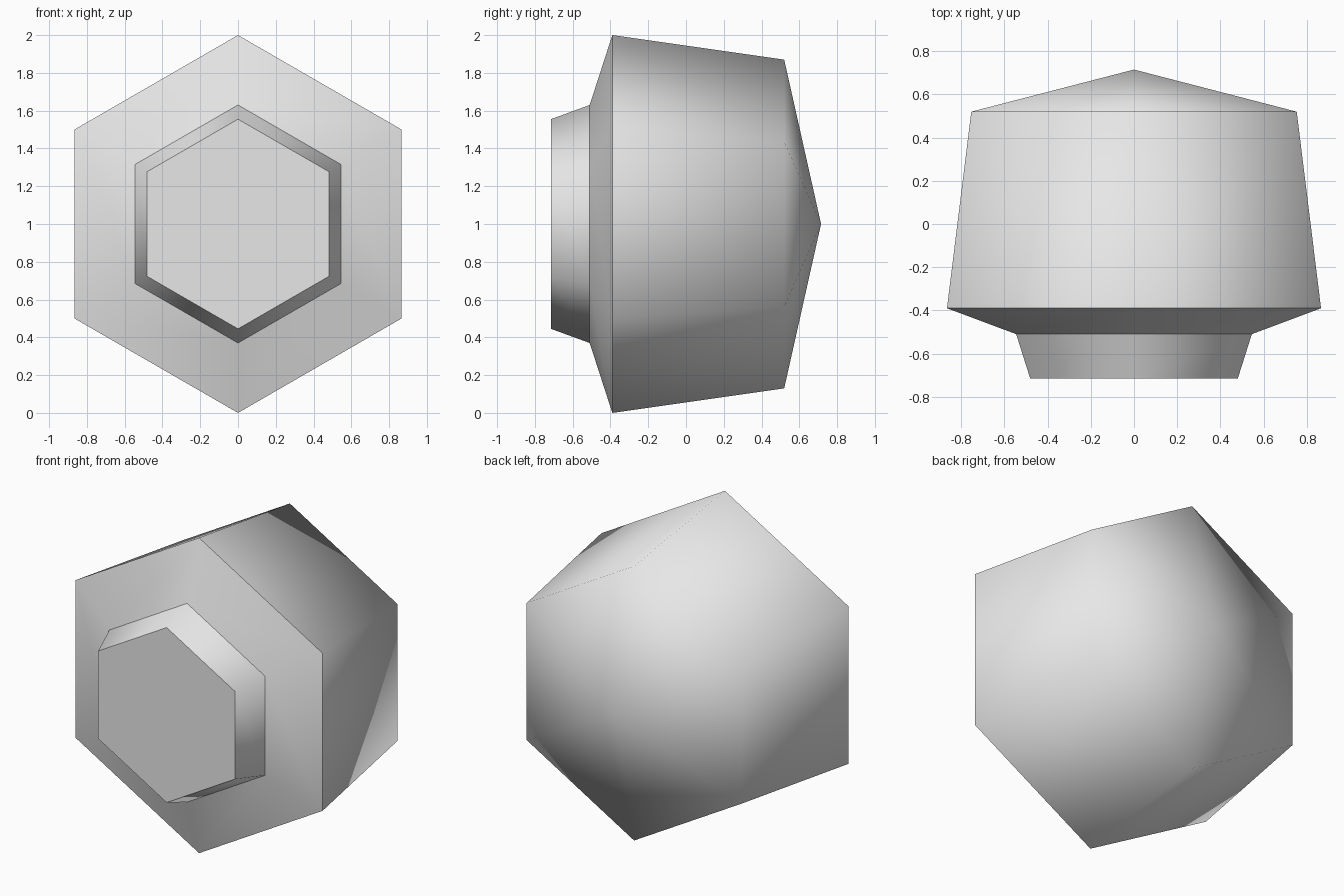
import bpy, bmesh
from math import sin, cos, pi

cube = bpy.data.objects.get("Cube")
if cube:
    bpy.data.objects.remove(cube)

SIDES = 6

grey = bpy.data.materials.new("light_grey")
grey.use_nodes = True
grey.diffuse_color = (0.8, 0.8, 0.8, 1)
grey.node_tree.nodes["Principled BSDF"].inputs["Base Color"].default_value = (0.8, 0.8, 0.8, 1)


def hex_lathe(name, profile, sharp_rings):
    """Six-sided body around the y axis; profile is (y, corner radius), radius 0 is a tip."""
    bm = bmesh.new()
    rings = []
    for y, r in profile:
        count = SIDES if r > 0 else 1
        rings.append([bm.verts.new((r * sin(2 * pi * i / SIDES), y, 1 + r * cos(2 * pi * i / SIDES)))
                      for i in range(count)])
    for a, b in zip(rings, rings[1:]):
        for i in range(SIDES):
            j = (i + 1) % SIDES
            if len(b) == 1:
                bm.faces.new((a[i], a[j], b[0]))
            else:
                bm.faces.new((a[i], a[j], b[j], b[i]))
    # Flat end on the neck
    if name == "neck":
        bm.faces.new(rings[0])
    bmesh.ops.recalc_face_normals(bm, faces=bm.faces)
    for f in bm.faces:
        f.smooth = True
    # Hard edges around the chosen rings
    for k in sharp_rings:
        for i in range(SIDES):
            edge = bm.edges.get((rings[k][i], rings[k][(i + 1) % SIDES]))
            if edge:
                edge.smooth = False
    # Outward facing check against the front of the part
    front = min(bm.faces, key=lambda f: f.calc_center_median().y)
    if front.normal.y > 0:
        bmesh.ops.reverse_faces(bm, faces=bm.faces)
    mesh = bpy.data.meshes.new(name)
    bm.to_mesh(mesh)
    bm.free()
    mesh.materials.append(grey)
    obj = bpy.data.objects.new(name, mesh)
    bpy.context.collection.objects.link(obj)
    return obj


# Raised neck on the front
hex_lathe("neck", [(-0.715, 0.555), (-0.51, 0.63)], [0])

# Main body: front slope, tapering sides and pointed back
hex_lathe("body", [(-0.51, 0.63), (-0.39, 1.0), (0.52, 0.87), (0.715, 0)], [1])
